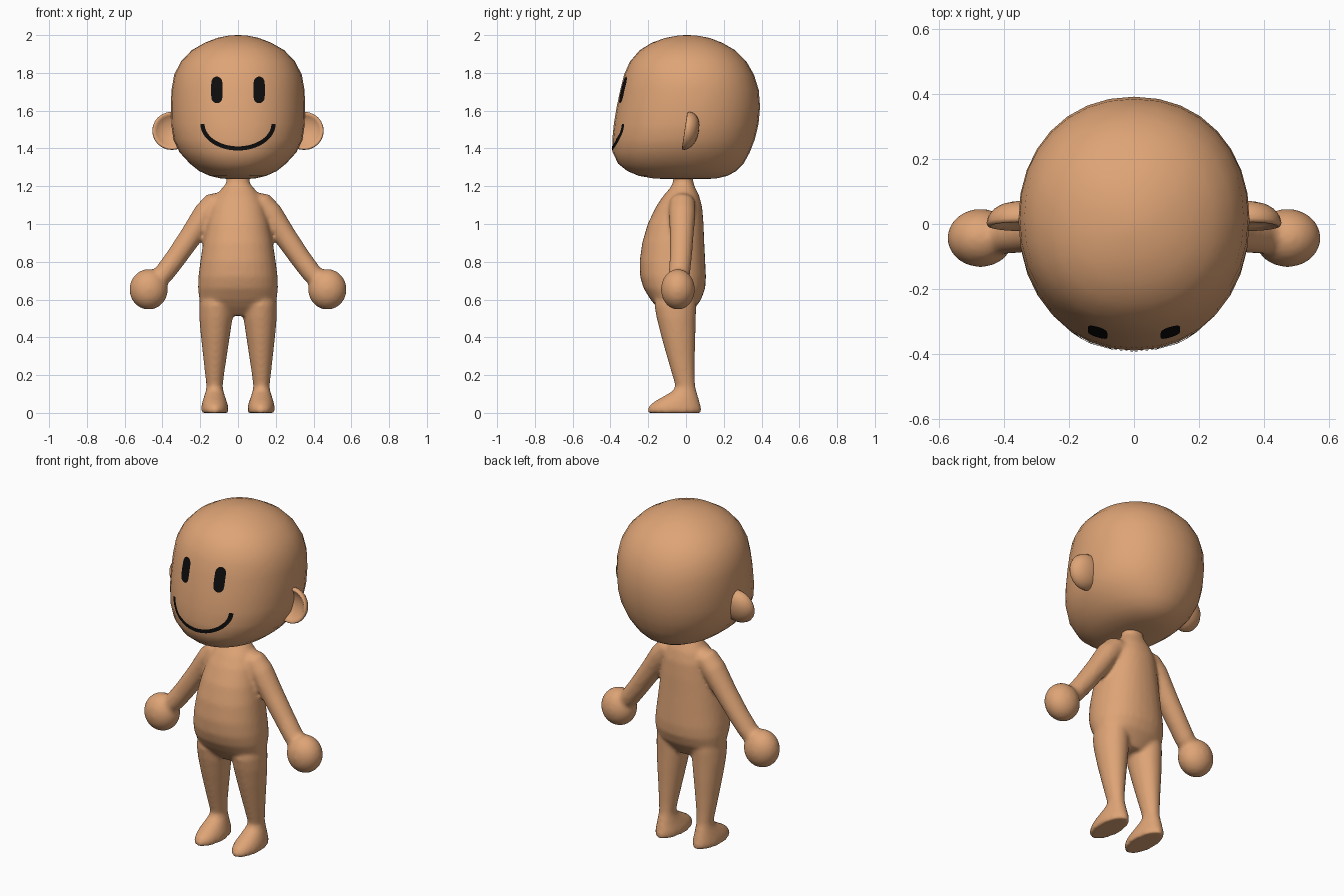
import bpy, bmesh, math
from mathutils import Vector
from mathutils.bvhtree import BVHTree

if "Cube" in bpy.data.objects:
    bpy.data.objects.remove(bpy.data.objects["Cube"])


def material(name, rgb):
    m = bpy.data.materials.new(name)
    m.diffuse_color = (*rgb, 1)
    m.use_nodes = True
    m.node_tree.nodes["Principled BSDF"].inputs["Base Color"].default_value = m.diffuse_color
    return m


SKIN = material("tan skin", (0.73, 0.37, 0.18))
BLACK = material("black ink", (0.004, 0.004, 0.004))


def finish(bm, name, mat):
    bmesh.ops.recalc_face_normals(bm, faces=bm.faces)
    me = bpy.data.meshes.new(name)
    bm.to_mesh(me)
    bm.free()
    me.materials.append(mat)
    me.polygons.foreach_set("use_smooth", [True] * len(me.polygons))
    ob = bpy.data.objects.new(name, me)
    bpy.context.collection.objects.link(ob)
    return ob


def loft(bm, rings, seg=32, power=2.0):
    """Skin closed rings given as (centre, u axis, v axis), capped at both ends."""
    def bend(c):
        return math.copysign(abs(c) ** (2 / power), c)
    loops = []
    for c, u, v in rings:
        loops.append([bm.verts.new(c + u * bend(math.cos(t)) + v * bend(math.sin(t)))
                      for t in (2 * math.pi * i / seg for i in range(seg))])
    for a, b in zip(loops, loops[1:]):
        for i in range(seg):
            j = (i + 1) % seg
            bm.faces.new((a[i], a[j], b[j], b[i]))
    bm.faces.new(loops[0])
    bm.faces.new(loops[-1])


def level(rows, sx=1):
    """Rows of (z, x centre, half width, y front, y back) to horizontal rings."""
    return [(Vector((sx * x, (f + b) / 2, z)), Vector((w, 0, 0)), Vector((0, (b - f) / 2, 0)))
            for z, x, w, f, b in rows]


# Head: wide at the back, full cheeks low at the front
head_rows = [
    (1.238, 0, .04, -.10, .10), (1.241, 0, .09, -.17, .16), (1.255, 0, .15, -.25, .22),
    (1.28, 0, .205, -.31, .265), (1.32, 0, .255, -.36, .305), (1.38, 0, .31, -.388, .338),
    (1.45, 0, .342, -.39, .365), (1.53, 0, .354, -.382, .384), (1.62, 0, .356, -.367, .392),
    (1.71, 0, .352, -.348, .385), (1.79, 0, .338, -.328, .36), (1.86, 0, .302, -.297, .32),
    (1.92, 0, .245, -.245, .26), (1.96, 0, .175, -.18, .19), (1.985, 0, .11, -.11, .125),
    (1.997, 0, .05, -.045, .06), (2.0, 0, .01, -.005, .015)]
bm = bmesh.new()
loft(bm, level(head_rows), power=2.12)
bmesh.ops.triangulate(bm, faces=bm.faces[:])
bmesh.ops.recalc_face_normals(bm, faces=bm.faces)
skull = BVHTree.FromBMesh(bm)
finish(bm, "head", SKIN)


# Face marks: thin strips laid on the front of the head
def face_strip(name, path, across=5):
    """Path of (centre, sideways half vector) pairs in the x-z plane."""
    bm = bmesh.new()
    rows = []
    for (x, z), (ux, uz) in path:
        row = []
        for k in range(across):
            s = 2 * k / (across - 1) - 1
            hit = skull.ray_cast(Vector((x + s * ux, -2, z + s * uz)), Vector((0, 1, 0)))[0]
            row.append(bm.verts.new(hit + Vector((0, -.004, 0))))
        rows.append(row)
    for a, b in zip(rows, rows[1:]):
        for k in range(across - 1):
            bm.faces.new((a[k], a[k + 1], b[k + 1], b[k]))
    ob = finish(bm, name, BLACK)
    if ob.data.polygons[0].normal.y > 0:
        ob.data.flip_normals()


for side, sx in (("left", 1), ("right", -1)):
    eye = []
    for i in range(17):
        t = -math.cos(math.pi * i / 16)
        width = .03 * max(.02, 1 - abs(t) ** 5) ** .5
        eye.append(((sx * .112, 1.71 + .07 * t), (width, 0)))
    face_strip(side + "_eye", eye)

smile = []
for i in range(33):
    a = math.pi * (1.0 + i / 32)
    c, s = math.cos(a), math.sin(a)
    smile.append(((.188 * c, 1.53 + .13 * s), (.011 * c, .011 * s)))
face_strip("smile", smile, 3)

# Ears: domed behind, dished in front, leaning slightly
ear_rows = [(.028, .15), (.02, .5), (.004, .78), (-.008, .9), (-.006, .97), (.004, 1),
            (.024, .95), (.044, .8), (.058, .58), (.066, .3), (.068, .05)]
for side, sx in (("left", 1), ("right", -1)):
    bm = bmesh.new()
    loft(bm, [(Vector((sx * .35, y, 1.493)), Vector((.104 * k, 0, 0)),
               Vector((0, .015 * k, .101 * k))) for y, k in ear_rows], 24)
    finish(bm, side + "_ear", SKIN)

# Body: torso, legs, arms and hands fused into one skin
bm = bmesh.new()
torso_rows = [
    (1.27, 0, .06, -.065, .035), (1.215, 0, .062, -.07, .04), (1.19, 0, .085, -.085, .05),
    (1.15, 0, .115, -.12, .07), (1.09, 0, .143, -.16, .086), (1.0, 0, .165, -.203, .093),
    (.9, 0, .185, -.232, .097), (.8, 0, .20, -.246, .102), (.72, 0, .21, -.243, .106),
    (.66, 0, .212, -.225, .102), (.60, 0, .205, -.188, .08), (.56, 0, .165, -.155, .052),
    (.515, 0, .09, -.11, .02)]
loft(bm, level(torso_rows), power=2.2)

leg_rows = [
    (.66, .115, .08, -.15, .05), (.57, .117, .088, -.168, .055), (.5, .117, .088, -.155, .052),
    (.4, .12, .076, -.13, .05), (.3, .122, .063, -.102, .047), (.2, .124, .05, -.073, .046),
    (.14, .124, .043, -.056, .049), (.115, .124, .047, -.072, .056), (.09, .124, .055, -.115, .063),
    (.065, .124, .063, -.16, .07), (.045, .123, .069, -.188, .076), (.02, .123, .073, -.205, .082),
    (0, .123, .071, -.202, .08)]
arm_rows = [(.07, -.02, 1.135, .05), (.115, -.02, 1.115, .065), (.17, -.02, 1.055, .067),
            (.25, -.023, .935, .06), (.33, -.028, .82, .056), (.39, -.035, .74, .054),
            (.45, -.042, .68, .05)]
for sx in (1, -1):
    loft(bm, level(leg_rows, sx))
    loft(bm, [(Vector((sx * x, y, z)), Vector((sx * .78 * r, 0, .62 * r)), Vector((0, 1.05 * r, 0)))
              for x, y, z, r in arm_rows])
    # Ball hand
    ball = []
    for i in range(1, 16):
        a = math.pi * i / 16
        r = math.sin(a)
        ball.append((.654 + .108 * math.cos(a), .473, .102 * r, -.043 - .09 * r, -.043 + .09 * r))
    loft(bm, level(ball, sx))
body = finish(bm, "body", SKIN)
fuse = body.modifiers.new("fuse", 'REMESH')
fuse.mode = 'VOXEL'
fuse.voxel_size = .011
fuse.use_smooth_shade = True
soften = body.modifiers.new("soften", 'SMOOTH')
soften.factor = .5
soften.iterations = 8
